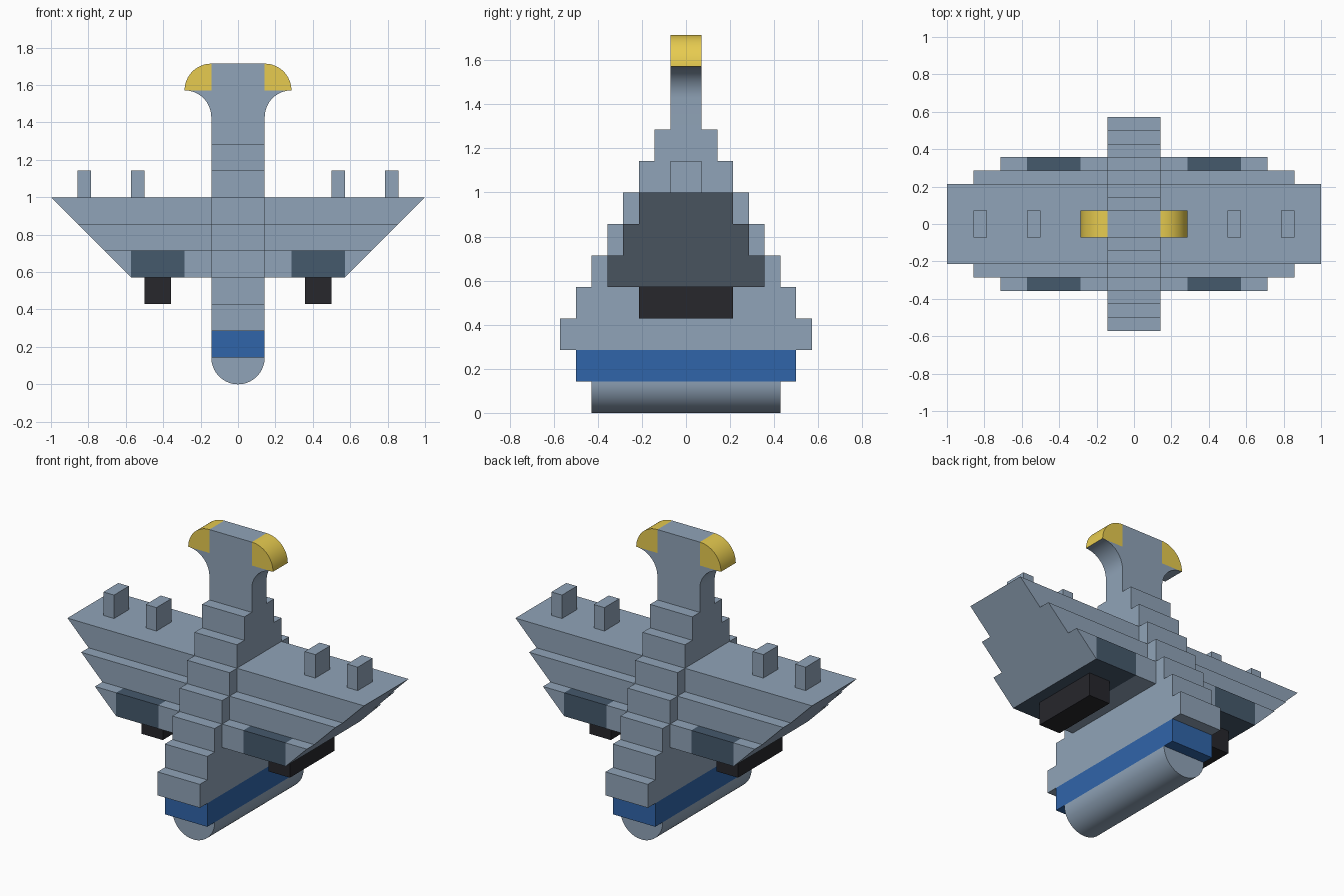
import bpy, bmesh
from math import sin, cos, pi

if "Cube" in bpy.data.objects:
    bpy.data.objects.remove(bpy.data.objects["Cube"])

U = 2 / 14  # one grid module


def colour(name, rgb):
    m = bpy.data.materials.new(name)
    m.diffuse_color = (*rgb, 1)
    m.use_nodes = True
    m.node_tree.nodes["Principled BSDF"].inputs["Base Color"].default_value = m.diffuse_color
    return m


GREY = colour("hull_grey", (0.28, 0.37, 0.48))
BLUE = colour("band_blue", (0.03, 0.13, 0.40))
SLATE = colour("panel_slate", (0.06, 0.10, 0.15))
BLACK = colour("pod_black", (0.02, 0.02, 0.025))
YELLOW = colour("tip_yellow", (0.80, 0.60, 0.08))


def prism(name, pts, half, mat=GREY, along="y", smooth=False):
    """Extrude a profile (in modules, second value is z) by +-half along an axis."""
    bm = bmesh.new()
    place = (lambda p, d: (p[0], d, p[1])) if along == "y" else (lambda p, d: (d, p[0], p[1]))
    rings = [[bm.verts.new([c * U for c in place(p, d)]) for p in pts] for d in (-half, half)]
    for ring in rings:
        bm.faces.new(ring)
    n = len(pts)
    for i in range(n):
        j = (i + 1) % n
        bm.faces.new((rings[0][i], rings[0][j], rings[1][j], rings[1][i]))
    bmesh.ops.recalc_face_normals(bm, faces=bm.faces)
    me = bpy.data.meshes.new(name)
    bm.to_mesh(me)
    bm.free()
    me.materials.append(mat)
    ob = bpy.data.objects.new(name, me)
    bpy.context.collection.objects.link(ob)
    if smooth:
        bpy.ops.object.select_all(action="DESELECT")
        ob.select_set(True)
        bpy.context.view_layer.objects.active = ob
        bpy.ops.object.shade_smooth_by_angle(angle=pi / 6)
    return ob


def rect(x0, x1, z0, z1):
    return [(x0, z0), (x1, z0), (x1, z1), (x0, z1)]


def arc(cx, cz, a0, a1, n=16):
    return [(cx + cos(a0 + (a1 - a0) * i / n), cz + sin(a0 + (a1 - a0) * i / n))
            for i in range(n + 1)]


def pair(name, pts, half, mat=GREY, smooth=False):
    for side, s in (("right", 1), ("left", -1)):
        prism(f"{name}_{side}", [(s * x, z) for x, z in pts], half, mat, smooth=smooth)


# Rounded keel and blue band
prism("keel", arc(0, 1, pi, 2 * pi, 32), 3, smooth=True)
prism("keel_band", rect(-1, 1, 1, 2), 3.5, BLUE)

# Stepped central spine, one step per module of height
steps = []
for i in range(7):
    w = 4 - i / 2
    steps += [(w, 2 + i), (w, 3 + i)]
prism("spine", steps + [(-y, z) for y, z in reversed(steps)], 1, along="x")

# Neck flaring out to the tower head, with yellow rounded tips
flare = [(1, 9)] + arc(2, 10, pi, pi / 2) + [(1, 11), (1, 12)]
prism("tower", flare + [(-x, z) for x, z in reversed(flare)], 0.5, smooth=True)
pair("tower_tip", [(1, 11)] + arc(1, 11, 0, pi / 2), 0.5, YELLOW, smooth=True)

# Wings: lower tier with slate panel block and sloped end, then two wider tiers
pair("wing_root", rect(1, 2, 4, 5), 2.5)
pair("wing_panel", rect(2, 4, 4, 5), 2.5, SLATE)
pair("wing_slope", [(4, 4), (5, 5), (4, 5)], 2.5)
pair("wing_middle", [(1, 5), (5, 5), (6, 6), (1, 6)], 2)
pair("wing_deck", [(1, 6), (6, 6), (7, 7), (1, 7)], 1.5)

# Pods under the wings and posts on the deck
pair("engine_pod", rect(2.5, 3.5, 3, 4), 1.5, BLACK)
pair("inner_post", rect(3.5, 4, 7, 8), 0.5)
pair("outer_post", rect(5.5, 6, 7, 8), 0.5)
